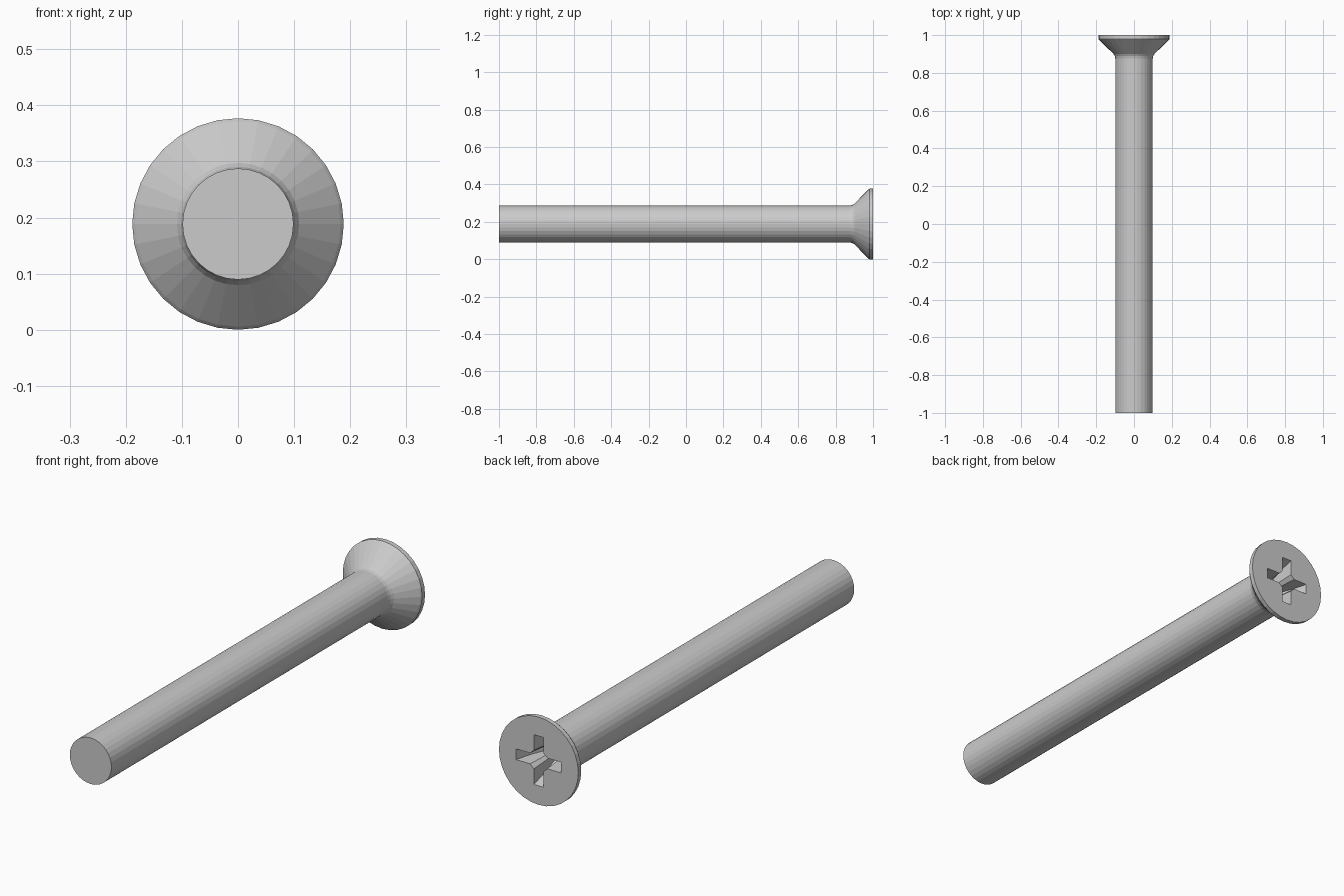
import bpy, bmesh
from math import cos, sin, pi

if "Cube" in bpy.data.objects:
    bpy.data.objects.remove(bpy.data.objects["Cube"])

R = 0.1885      # head radius, also height of the axis
SIDES = 32


def loft(name, rings, tip=None):
    """Skin a list of closed rings; cap the start, cap or point the end."""
    bm = bmesh.new()
    loops = [[bm.verts.new(p) for p in ring] for ring in rings]
    for a, b in zip(loops, loops[1:]):
        for i in range(len(a)):
            j = (i + 1) % len(a)
            bm.faces.new((a[i], a[j], b[j], b[i]))
    bm.faces.new(loops[0])
    if tip:
        t, last = bm.verts.new(tip), loops[-1]
        for i in range(len(last)):
            bm.faces.new((last[i], last[(i + 1) % len(last)], t))
    else:
        bm.faces.new(loops[-1])
    bmesh.ops.recalc_face_normals(bm, faces=bm.faces)
    mesh = bpy.data.meshes.new(name)
    bm.to_mesh(mesh)
    bm.free()
    obj = bpy.data.objects.new(name, mesh)
    bpy.context.collection.objects.link(obj)
    return obj


def circle(y, r):
    return [(r * cos(2 * pi * i / SIDES), y, R + r * sin(2 * pi * i / SIDES))
            for i in range(SIDES)]


def cross(y, arm, half, inner):
    """Four-armed outline with chamfered inner corners."""
    pts = []
    for k in range(4):
        c, s = round(cos(k * pi / 2)), round(sin(k * pi / 2))
        for u, v in ((inner, -half), (arm, -half), (arm, half), (inner, half)):
            pts.append((u * c - v * s, y, R + u * s + v * c))
    return pts


# Shank, fillet under the head, countersunk cone and rim
profile = [(-1, 0.099), (0.876, 0.099), (0.889, 0.102), (0.901, 0.109),
           (0.973, 0.183), (0.980, R), (1, R)]
screw = loft("countersunk_screw", [circle(y, r) for y, r in profile])

# Tapered cross-shaped drive recess
cutter = loft("recess_cutter",
              [cross(1.02, 0.113, 0.0235, 0.042),
               cross(0.93, 0.085, 0.021, 0.034),
               cross(0.84, 0.040, 0.017, 0.024)],
              tip=(0, 0.815, R))
cutter.hide_render = True
cutter.hide_viewport = True

cut = screw.modifiers.new("drive_recess", 'BOOLEAN')
cut.operation = 'DIFFERENCE'
cut.solver = 'EXACT'
cut.object = cutter
